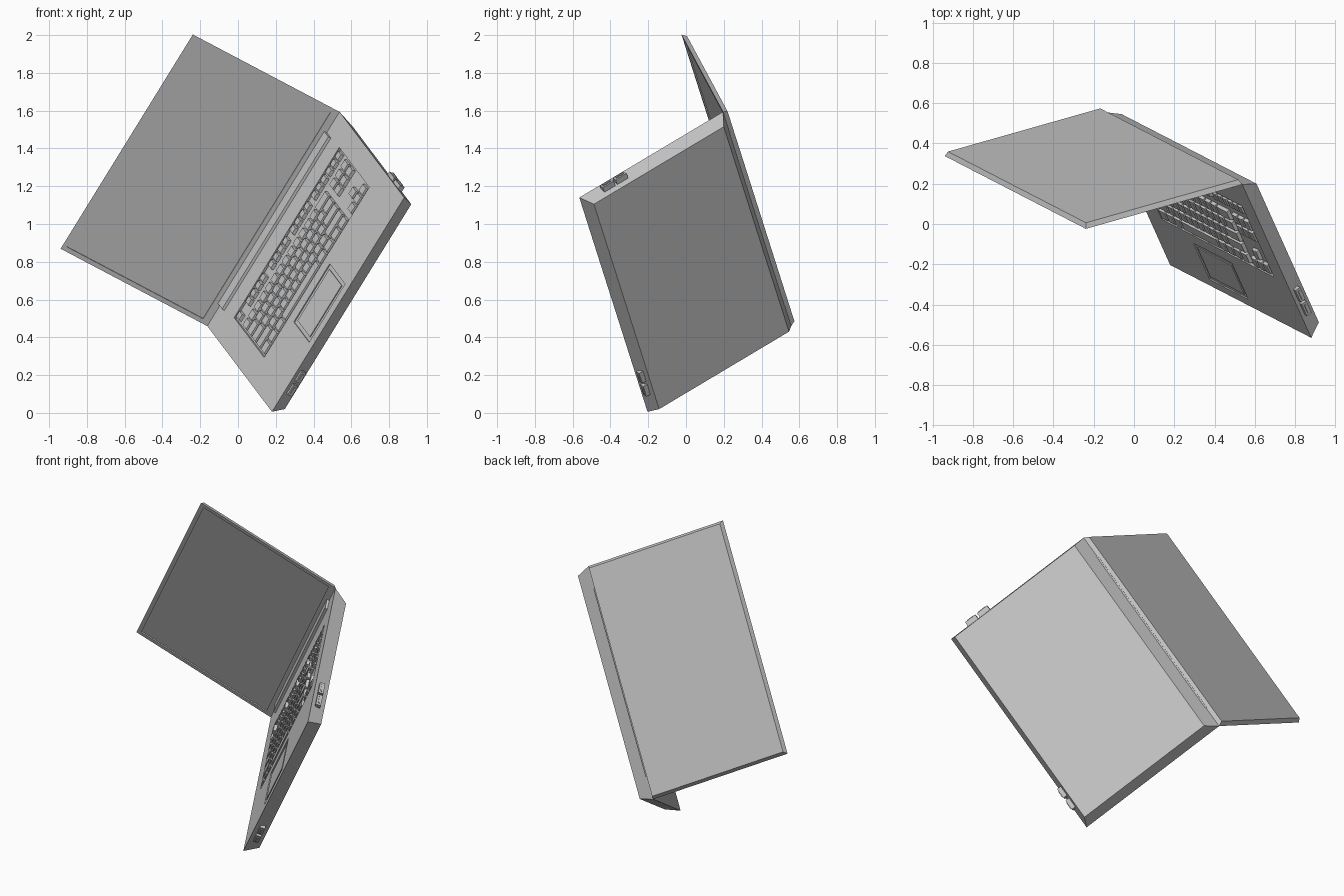
import bpy, bmesh, math
from mathutils import Matrix, Vector

cube = bpy.data.objects.get("Cube")
if cube:
    bpy.data.objects.remove(cube, do_unlink=True)

# One flat grey for the whole machine
grey = bpy.data.materials.new("light grey")
grey.use_nodes = True
grey.diffuse_color = (0.55, 0.55, 0.55, 1)
grey.node_tree.nodes["Principled BSDF"].inputs["Base Color"].default_value = (0.55, 0.55, 0.55, 1)

# Tilted base frame: X = depth to the hinge, Y = width, Z = up from the deck
u = Vector((-0.36, 0.80, 0.477)).normalized()
v = Vector((-0.507, 0.261, -0.822))
v = (v - u * v.dot(u)).normalized()
n = u.cross(v)
BASE = Matrix((u, v, n)).transposed().to_4x4()
BASE.translation = (0.88, -0.565, 1.14)
DEPTH, WIDTH, THICK = 0.95, 1.381, 0.082
LID = BASE @ Matrix.Translation((DEPTH, 0, 0)) @ Matrix.Rotation(math.radians(-70.7), 4, 'Y')


def add_block(bm, x, y, z, low=(0, 0, 0), high=(0, 0, 0)):
    """Box over three ranges; low and high inset that face at x0, x1 and both y sides."""
    rings = []
    for zz, (i0, i1, iy) in ((z[0], low), (z[1], high)):
        a, b, c, d = x[0] + i0, x[1] - i1, y[0] + iy, y[1] - iy
        rings.append([bm.verts.new(p) for p in ((a, c, zz), (b, c, zz), (b, d, zz), (a, d, zz))])
    lo, hi = rings
    bm.faces.new(lo[::-1])
    bm.faces.new(hi)
    for i in range(4):
        j = (i + 1) % 4
        bm.faces.new((lo[i], lo[j], hi[j], hi[i]))


def finish(name, bm, frame=BASE):
    mesh = bpy.data.meshes.new(name)
    bm.to_mesh(mesh)
    bm.free()
    mesh.materials.append(grey)
    ob = bpy.data.objects.new(name, mesh)
    ob.matrix_world = frame
    bpy.context.collection.objects.link(ob)
    return ob


def block(name, x, y, z, low=(0, 0, 0), high=(0, 0, 0), frame=BASE):
    bm = bmesh.new()
    add_block(bm, x, y, z, low, high)
    return finish(name, bm, frame)


def recess(ob, x, y, z, frame=BASE):
    """Cut a box-shaped pocket and discard the cutter."""
    cutter = block("cutter", x, y, z, frame=frame)
    cutter.hide_render = True
    mod = ob.modifiers.new("pocket", 'BOOLEAN')
    mod.operation, mod.solver, mod.object = 'DIFFERENCE', 'EXACT', cutter
    bpy.context.view_layer.objects.active = ob
    bpy.ops.object.modifier_apply(modifier=mod.name)
    bpy.data.objects.remove(cutter, do_unlink=True)


# Base, tapering toward its underside, with keyboard tray and touchpad pocket
base = block("base", (0, DEPTH), (0, WIDTH), (-THICK, 0), low=(0.032, 0.06, 0.03))
recess(base, (0.335, 0.775), (0.128, 1.225), (-0.014, 0.05))
recess(base, (0.048, 0.272), (0.585, 0.96), (-0.006, 0.05))
block("touchpad", (0.07, 0.25), (0.607, 0.938), (-0.008, -0.001))

# Lid with a shallow screen pocket
lid = block("lid", (0, 0.905), (0, WIDTH), (-0.025, 0), low=(0.012, 0.012, 0.015), frame=LID)
recess(lid, (0.04, 0.88), (0.025, WIDTH - 0.025), (-0.007, 0.05), LID)

# Hinge bar along the back of the deck
block("hinge_bar", (0.887, 0.955), (0.133, 1.246), (-0.005, 0.014), high=(0.008, 0, 0.002))

# Keyboard, laid out from the user's left (high y) to the right
keys = bmesh.new()


def key_run(x, start, widths, unit):
    y = start
    for w in widths:
        w *= unit
        add_block(keys, x, (y - w + 0.004, y - 0.004), (-0.014, 0.003), high=(0.004, 0.004, 0.004))
        y -= w


LEFT, UNIT, PITCH = 1.217, 0.0583, 0.067
main_rows = [
    [1.25, 1.25, 1.25, 6.25, 1.25, 1.25, 1.25, 1.25],
    [2.25] + [1] * 10 + [2.75],
    [1.75] + [1] * 11 + [2.25],
    [1.5] + [1] * 12 + [1.5],
    [1] * 13 + [2],
]
nav_rows = {0: (0.312, 3), 1: (0.254, 1), 3: (0.312, 3), 4: (0.312, 3)}
for i, row in enumerate(main_rows):
    x = (0.345 + i * PITCH, 0.345 + (i + 1) * PITCH - 0.009)
    key_run(x, LEFT, row, UNIT)
    if i in nav_rows:
        start, count = nav_rows[i]
        key_run(x, start, [1] * count, UNIT)
# Function row in separate groups
for start, count in ((LEFT, 1), (1.12, 4), (0.885, 4), (0.66, 4), (0.437, 3), (0.285, 3)):
    key_run((0.717, 0.765), start, [1] * count, 0.0495)
finish("keyboard_keys", keys)


# Plugs standing out of the side and the front edge
for i in range(2):
    x0 = 0.125 + i * 0.085
    block(f"side_plug_{i + 1}", (x0, x0 + 0.072), (-0.012, 0.05), (-0.052, -0.022))
    block(f"side_plug_tongue_{i + 1}", (x0 + 0.012, x0 + 0.06), (-0.018, 0.0), (-0.042, -0.032))
    y0 = 1.11 + i * 0.085
    block(f"front_plug_{i + 1}", (-0.004, 0.05), (y0, y0 + 0.065), (-0.055, -0.025))
    block(f"front_plug_tongue_{i + 1}", (-0.009, 0.01), (y0 + 0.012, y0 + 0.053), (-0.045, -0.035))
